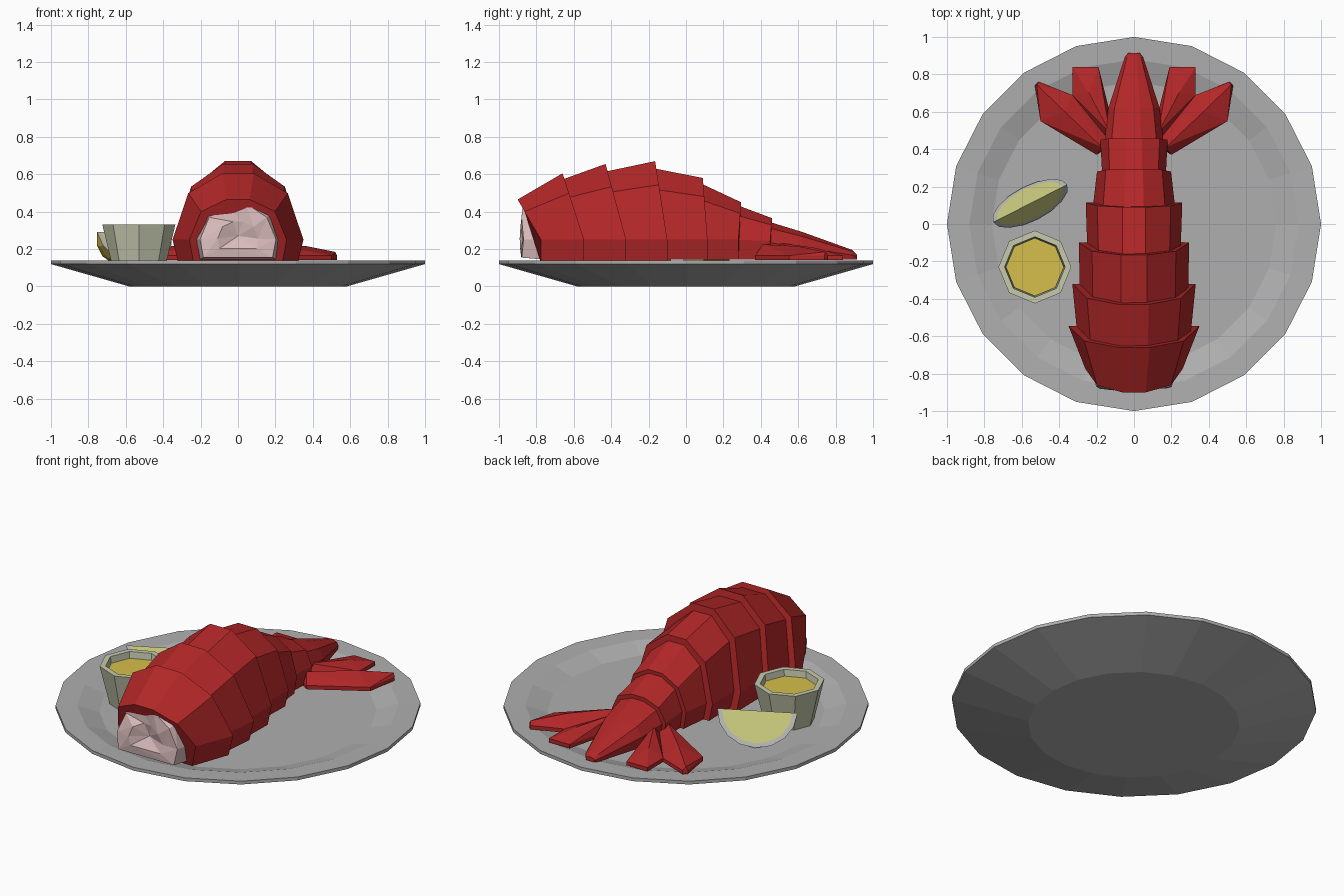
import bpy, bmesh, math, random
from mathutils import Vector

if "Cube" in bpy.data.objects:
    bpy.data.objects.remove(bpy.data.objects["Cube"])

random.seed(4)


def material(name, rgb):
    m = bpy.data.materials.new(name)
    m.diffuse_color = (*rgb, 1)
    m.use_nodes = True
    m.node_tree.nodes["Principled BSDF"].inputs["Base Color"].default_value = m.diffuse_color
    return m


RED = material("shell_red", (0.45, 0.02, 0.021))
PLATE = material("plate_grey", (0.43, 0.43, 0.43))
MEAT = material("meat_pink", (0.70, 0.50, 0.50))
CUP = material("cup_cream", (0.57, 0.59, 0.43))
BUTTER = material("butter_yellow", (0.66, 0.52, 0.07))
PULP = material("lemon_pulp", (0.62, 0.62, 0.22))
PITH = material("lemon_pith", (0.50, 0.50, 0.47))
RIND = material("lemon_rind", (0.62, 0.48, 0.06))


def finish(name, bm, *mats):
    bmesh.ops.recalc_face_normals(bm, faces=bm.faces)
    me = bpy.data.meshes.new(name)
    bm.to_mesh(me)
    bm.free()
    for m in mats:
        me.materials.append(m)
    ob = bpy.data.objects.new(name, me)
    bpy.context.collection.objects.link(ob)
    return ob


def loft(name, rings, mat, cap=True):
    """Join rings of equal point count into a skin with closed ends."""
    bm = bmesh.new()
    vs = [[bm.verts.new(p) for p in r] for r in rings]
    n = len(vs[0])
    for a, b in zip(vs, vs[1:]):
        for i in range(n):
            bm.faces.new((a[i], a[(i + 1) % n], b[(i + 1) % n], b[i]))
    if cap:
        bm.faces.new(vs[0])
        bm.faces.new(vs[-1])
    return finish(name, bm, mat)


def lathe(name, profile, sides, mat, x=0, y=0):
    rings = [[(x + r * math.cos(2 * math.pi * i / sides),
               y + r * math.sin(2 * math.pi * i / sides), z)
              for i in range(sides)] for r, z in profile]
    return loft(name, rings, mat)


# Plate
lathe("plate", [(0.58, 0), (1, 0.12), (1, 0.14), (0.88, 0.137), (0.76, 0.10)], 20, PLATE)

# Sauce cup and butter
lathe("sauce_cup", [(0.14, 0.10), (0.195, 0.33), (0.162, 0.33), (0.155, 0.27)],
      8, CUP, -0.53, -0.23)
lathe("butter", [(0.15, 0.26), (0.155, 0.292)], 8, BUTTER, -0.53, -0.23)


# Tail shell: slanted arch cross-sections (top y, top z, side y, half width)
def section(yt, h, yb, w, bot=0.125):
    zs = min(0.25, bot + 0.45 * (h - bot))
    half = [(0.24 * w, h), (0.76 * w, zs + 0.70 * (h - zs)), (w, zs), (0.91 * w, bot)]
    pts = half + [(-x, z) for x, z in reversed(half)]
    return [Vector((x, yt + (yb - yt) * min(1, (h - z) / (h - zs)), z)) for x, z in pts]


segments = [
    [(-0.90, 0.465, -0.775, 0.26), (-0.66, 0.605, -0.545, 0.35)],
    [(-0.68, 0.565, -0.57, 0.305), (-0.43, 0.655, -0.32, 0.33)],
    [(-0.45, 0.61, -0.34, 0.29), (-0.165, 0.67, -0.10, 0.295)],
    [(-0.19, 0.635, -0.12, 0.25), (0.09, 0.58, 0.115, 0.258)],
    [(0.06, 0.56, 0.09, 0.22), (0.295, 0.45, 0.28, 0.198)],
    [(0.26, 0.44, 0.26, 0.17), (0.46, 0.365, 0.45, 0.18)],
    [(0.43, 0.35, 0.42, 0.16), (0.62, 0.292, 0.62, 0.137),
     (0.89, 0.195, 0.89, 0.05), (0.915, 0.17, 0.915, 0.03)],
]
for i, seg in enumerate(segments):
    name = "tail_tip" if i == 6 else f"shell_segment_{i + 1}"
    loft(name, [section(*s, bot=0.145 if i > 2 else 0.125) for s in seg], RED)

# Meat bulging from the open front end
front = section(*segments[0][0])
bm = bmesh.new()
mid = Vector((0, 0, 0.26))
rings = []
for scale, ypos in ((0.86, None), (0.78, -0.865), (0.42, -0.875)):
    ring = []
    for k, p in enumerate(front):
        q = Vector((p.x * scale, 0, mid.z + (p.z - mid.z) * scale))
        if ypos is None:
            t = max(0, min(1, (0.465 - q.z) / 0.215))
            q.y = -0.89 + 0.125 * t
        else:
            q.y = ypos + random.uniform(-0.018, 0.018)
        ring.append(bm.verts.new(q))
    rings.append(ring)
for a, b in zip(rings, rings[1:]):
    for i in range(8):
        j = (i + 1) % 8
        bm.faces.new((a[i], a[j], b[j]))
        bm.faces.new((a[i], b[j], b[i]))
c = bm.verts.new((0, -0.845, 0.27))
for i in range(8):
    bm.faces.new((rings[-1][i], rings[-1][(i + 1) % 8], c))
bm.faces.new(rings[0])
finish("tail_meat", bm, MEAT)


# Tail fins, mirrored across x
def fin(name, outline, ridge):
    bm = bmesh.new()
    for x, y in outline:
        for z in (0.142, 0.165):
            bm.verts.new((x, y, z))
    for p in ridge:
        bm.verts.new(p)
    res = bmesh.ops.convex_hull(bm, input=bm.verts)
    loose = [v for v in bm.verts if not v.link_faces]
    bmesh.ops.delete(bm, geom=loose, context='VERTS')
    bmesh.ops.dissolve_limit(bm, angle_limit=0.02, verts=bm.verts, edges=bm.edges)
    ob = finish(name, bm, RED)
    ob.modifiers.new("mirror", 'MIRROR')


fin("outer_fins",
    [(0.12, 0.42), (0.20, 0.37), (0.50, 0.55), (0.53, 0.74), (0.51, 0.76), (0.33, 0.69), (0.14, 0.51)],
    [(0.17, 0.41, 0.225), (0.37, 0.60, 0.215), (0.52, 0.745, 0.185)])
fin("inner_fins",
    [(0.10, 0.48), (0.17, 0.47), (0.33, 0.69), (0.33, 0.84), (0.19, 0.84)],
    [(0.13, 0.49, 0.235), (0.24, 0.70, 0.205)])

# Lemon wedge: two half-disc faces hinged on a top edge, rind below
N, R, TURN = 8, 0.222, math.radians(27)
u = Vector((math.cos(TURN), math.sin(TURN), 0))
v = Vector((-math.sin(TURN), math.cos(TURN), 0))
hub = Vector((-0.555, 0.11, 0.29))


def wedge_pt(tilt, r, k):
    t, a = math.pi * k / N, math.radians(tilt)
    down = v * math.sin(a) - Vector((0, 0, 0.9 * math.cos(a)))
    return hub + u * (r * math.cos(t)) + down * (r * math.sin(t))


bm = bmesh.new()


def face(pts, index):
    bm.faces.new([bm.verts.new(p) for p in pts]).material_index = index


for tilt in (-25, 25):
    face([wedge_pt(tilt, 0.195, k) for k in range(N + 1)], 0)
    for k in range(N):
        face([wedge_pt(tilt, 0.195, k), wedge_pt(tilt, R, k),
              wedge_pt(tilt, R, k + 1), wedge_pt(tilt, 0.195, k + 1)], 1)
for a, b in ((-25, 0), (0, 25)):
    for k in range(N):
        face([wedge_pt(a, R, k), wedge_pt(b, R, k),
              wedge_pt(b, R, k + 1), wedge_pt(a, R, k + 1)], 2)
bmesh.ops.remove_doubles(bm, verts=bm.verts, dist=0.0005)
finish("lemon_wedge", bm, PULP, PITH, RIND)
